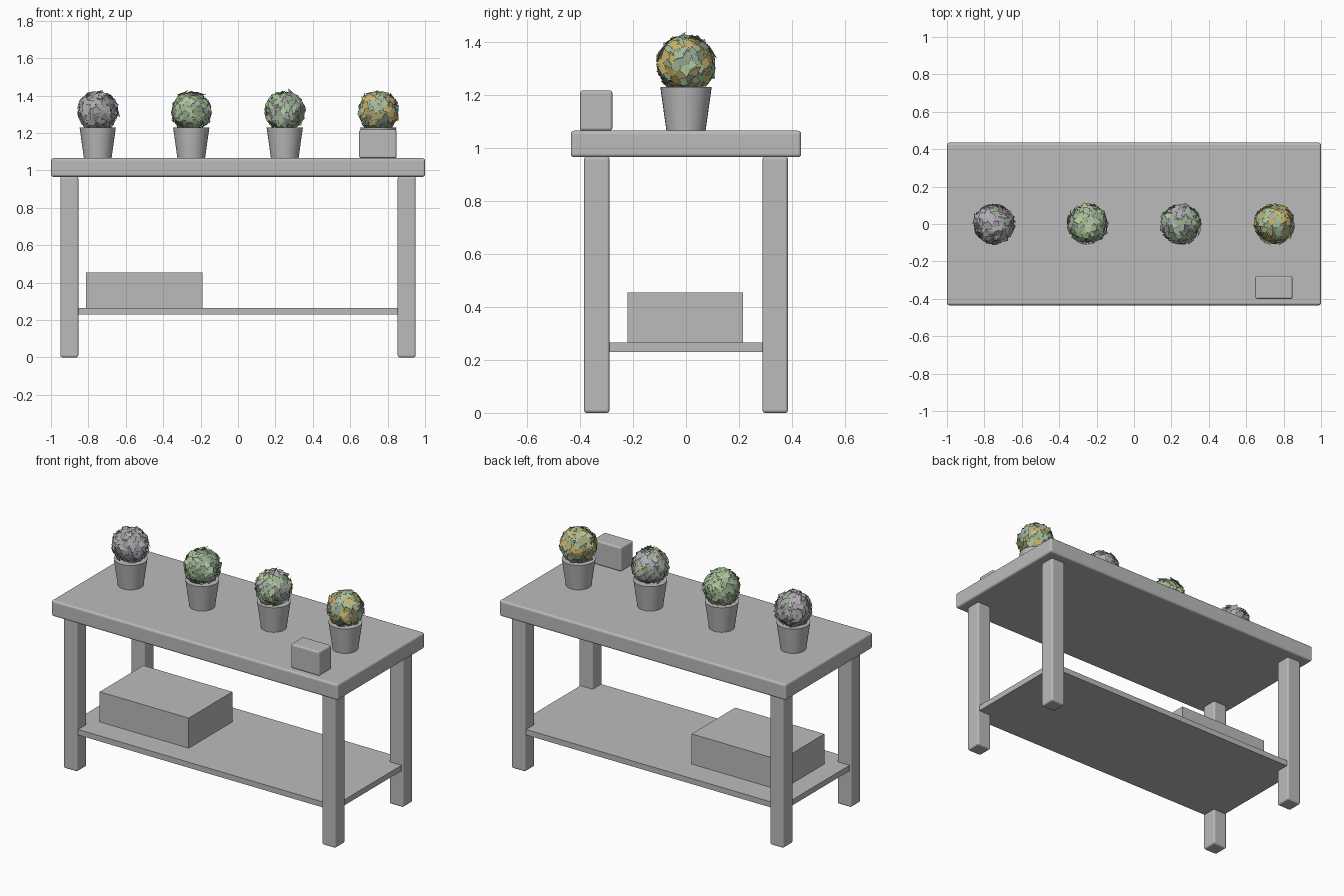
import bpy, bmesh, math, random
from mathutils import Vector, Matrix

random.seed(4)
cube = bpy.data.objects.get("Cube")
if cube:
    bpy.data.objects.remove(cube, do_unlink=True)


def material(name, rgb):
    m = bpy.data.materials.new(name)
    m.use_nodes = True
    m.diffuse_color = (*rgb, 1)
    m.node_tree.nodes["Principled BSDF"].inputs["Base Color"].default_value = (*rgb, 1)
    return m


GREY = material("plain grey", (0.5, 0.5, 0.5))
GREEN = material("leaf green", (0.4, 0.55, 0.32))
SAGE = material("sage green", (0.36, 0.46, 0.34))
SILVER = material("silver leaf", (0.42, 0.4, 0.44))
YELLOW = material("yellow leaf", (0.62, 0.48, 0.16))


def finish(name, bm, mats):
    mesh = bpy.data.meshes.new(name)
    bm.to_mesh(mesh)
    bm.free()
    for m in mats:
        mesh.materials.append(m)
    ob = bpy.data.objects.new(name, mesh)
    bpy.context.collection.objects.link(ob)
    return ob


def box(name, lo, hi, bevel=0):
    lo, hi = Vector(lo), Vector(hi)
    bm = bmesh.new()
    bmesh.ops.create_cube(bm, size=1, matrix=Matrix.LocRotScale((lo + hi) / 2, None, hi - lo))
    ob = finish(name, bm, [GREY])
    if bevel:
        mod = ob.modifiers.new("rounded edges", "BEVEL")
        mod.width = bevel
        mod.segments = 3
    return ob


def pot(name, x):
    bm = bmesh.new()
    bottom, top = 1.065, 1.23
    bmesh.ops.create_cone(bm, cap_ends=True, segments=32, radius1=0.074, radius2=0.097, depth=top - bottom,
                          matrix=Matrix.Translation((x, 0, (bottom + top) / 2)))
    for f in bm.faces:
        f.smooth = len(f.verts) == 4
    return finish(name, bm, [GREY])


def foliage(name, x, mats, leaves=150):
    """Ball of flat, slightly tilted leaves around a core."""
    bm = bmesh.new()
    centre = Vector((x, 0, 1.315))
    bmesh.ops.create_icosphere(bm, subdivisions=2, radius=0.1, matrix=Matrix.Translation(centre))
    golden = math.pi * (3 - math.sqrt(5))
    for i in range(leaves):
        h = 1 - 2 * (i + 0.5) / leaves
        r = math.sqrt(1 - h * h)
        n = Vector((r * math.cos(i * golden), r * math.sin(i * golden), h))
        tilt = Vector([random.uniform(-0.3, 0.3) for _ in range(3)])
        turn = (n + tilt).to_track_quat("Z", "Y").to_matrix()
        turn = turn @ Matrix.Rotation(random.uniform(0, math.tau), 3, "Z")
        length, width = random.uniform(0.024, 0.036), random.uniform(0.016, 0.024)
        outline = [(-length, 0), (0, -width), (length, 0), (0, width)]
        spot = centre + n * random.uniform(0.1, 0.108)
        bm.faces.new([bm.verts.new(spot + turn @ Vector((u, v, 0))) for u, v in outline])
    for f in bm.faces:
        f.material_index = random.randrange(len(mats))
    return finish(name, bm, mats)


# Table
box("table_top", (-1, -0.435, 0.965), (1, 0.435, 1.065), 0.012)
for sx, side in ((-1, "right"), (1, "left")):
    for sy, end in ((-1, "front"), (1, "back")):
        cx, cy, half = sx * 0.902, sy * 0.337, 0.048
        box(f"{end}_{side}_leg", (cx - half, cy - half, 0), (cx + half, cy + half, 0.967), 0.01)
box("lower_shelf", (-0.94, -0.375, 0.23), (0.94, 0.375, 0.265))

# Boxes
box("storage_box", (-0.812, -0.22, 0.265), (-0.19, 0.215, 0.455))
box("small_box", (0.648, -0.4, 1.065), (0.848, -0.278, 1.217), 0.01)

# Potted plants
plants = [(-0.75, [SILVER, SILVER, SILVER, SAGE]),
          (-0.25, [GREEN, GREEN, SAGE]),
          (0.25, [GREEN, SAGE, SILVER]),
          (0.75, [GREEN, YELLOW, SAGE])]
for number, (x, colours) in enumerate(plants, 1):
    pot(f"pot_{number}", x)
    foliage(f"foliage_{number}", x, colours)
